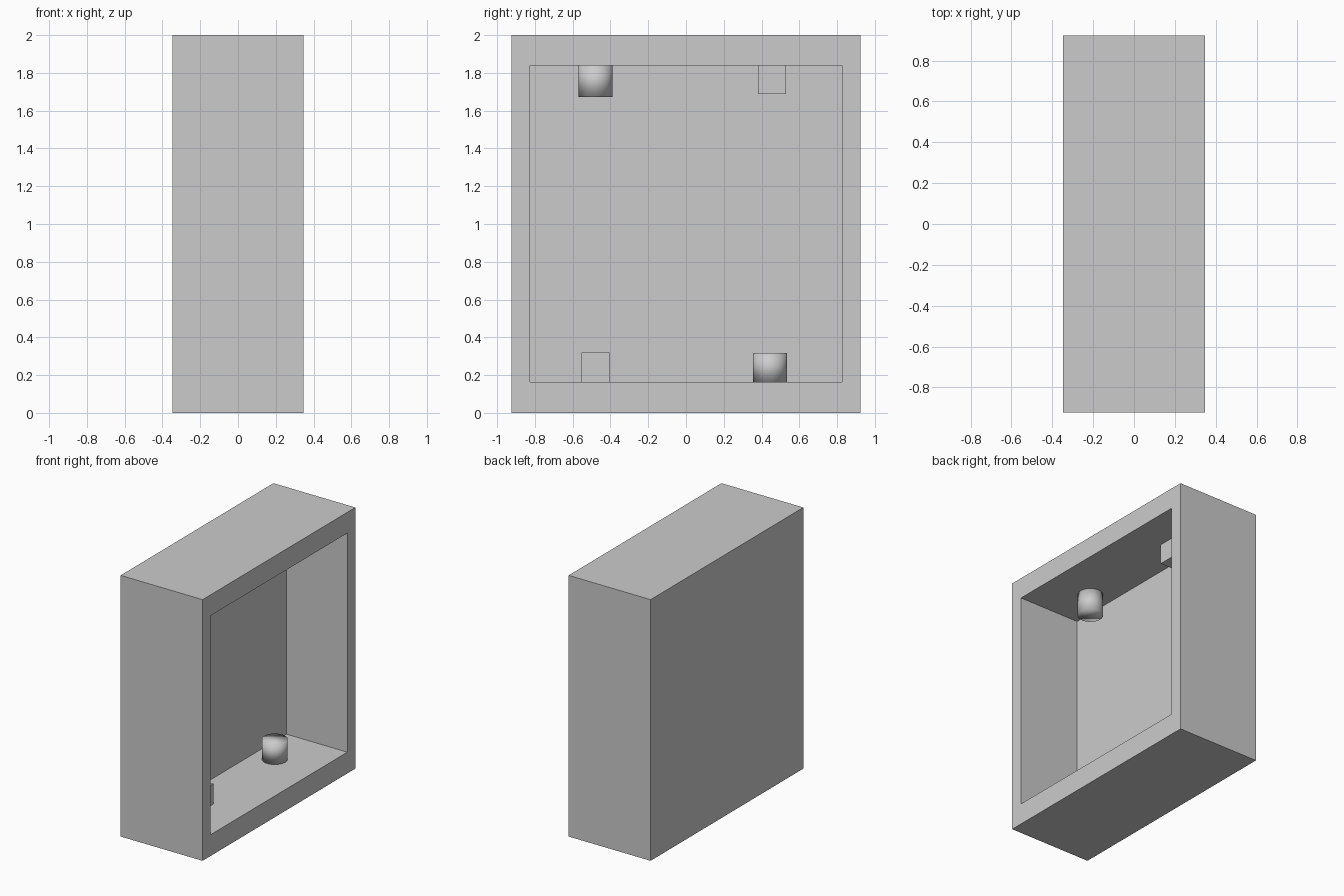
import bpy, bmesh
from mathutils import Matrix, Vector

if "Cube" in bpy.data.objects:
    bpy.data.objects.remove(bpy.data.objects["Cube"])

HX, HY, HEIGHT = 0.347, 0.924, 2.0      # outer half sizes and height
IN_Y, FLOOR, CEILING = 0.827, 0.163, 1.84
BACK_X = -0.17                          # inner face of the back wall


def finish(bm, name, smooth=False):
    bmesh.ops.recalc_face_normals(bm, faces=bm.faces)
    for f in bm.faces:
        f.smooth = smooth
    mesh = bpy.data.meshes.new(name)
    bm.to_mesh(mesh)
    bm.free()
    obj = bpy.data.objects.new(name, mesh)
    bpy.context.collection.objects.link(obj)
    return obj


def box_mesh(size, centre):
    bm = bmesh.new()
    bmesh.ops.create_cube(bm, size=1)
    bmesh.ops.scale(bm, vec=size, verts=bm.verts)
    bmesh.ops.translate(bm, vec=centre, verts=bm.verts)
    return bm


# Case: a block whose +x face is inset and pushed in to form the recess
bm = box_mesh((2 * HX, 2 * HY, HEIGHT), (0, 0, HEIGHT / 2))
bm.normal_update()
front = max(bm.faces, key=lambda f: f.normal.x)
bmesh.ops.inset_region(bm, faces=[front], thickness=0.09)
for v in front.verts:
    v.co.y = IN_Y if v.co.y > 0 else -IN_Y
    v.co.z = CEILING if v.co.z > HEIGHT / 2 else FLOOR
inner = bmesh.ops.extrude_discrete_faces(bm, faces=[front])["faces"][0]
for v in inner.verts:
    v.co.x = BACK_X
finish(bm, "open_case")


# Square pegs on the floor and ceiling
def square_peg(name, y, z0, z1):
    finish(box_mesh((0.148, 0.148, z1 - z0), (0, y, (z0 + z1) / 2)), name)


# Round pegs, softly shaded all over
def round_peg(name, y, z0, z1):
    bm = bmesh.new()
    bmesh.ops.create_cone(bm, cap_ends=True, segments=32, radius1=0.09,
                          radius2=0.09, depth=z1 - z0,
                          matrix=Matrix.Translation(Vector((0, y, (z0 + z1) / 2))))
    finish(bm, name, smooth=True)


square_peg("floor_square_peg", -0.479, FLOOR, 0.32)
square_peg("ceiling_square_peg", 0.455, 1.687, CEILING)
round_peg("floor_round_peg", 0.445, FLOOR, 0.317)
round_peg("ceiling_round_peg", -0.479, 1.672, CEILING)
